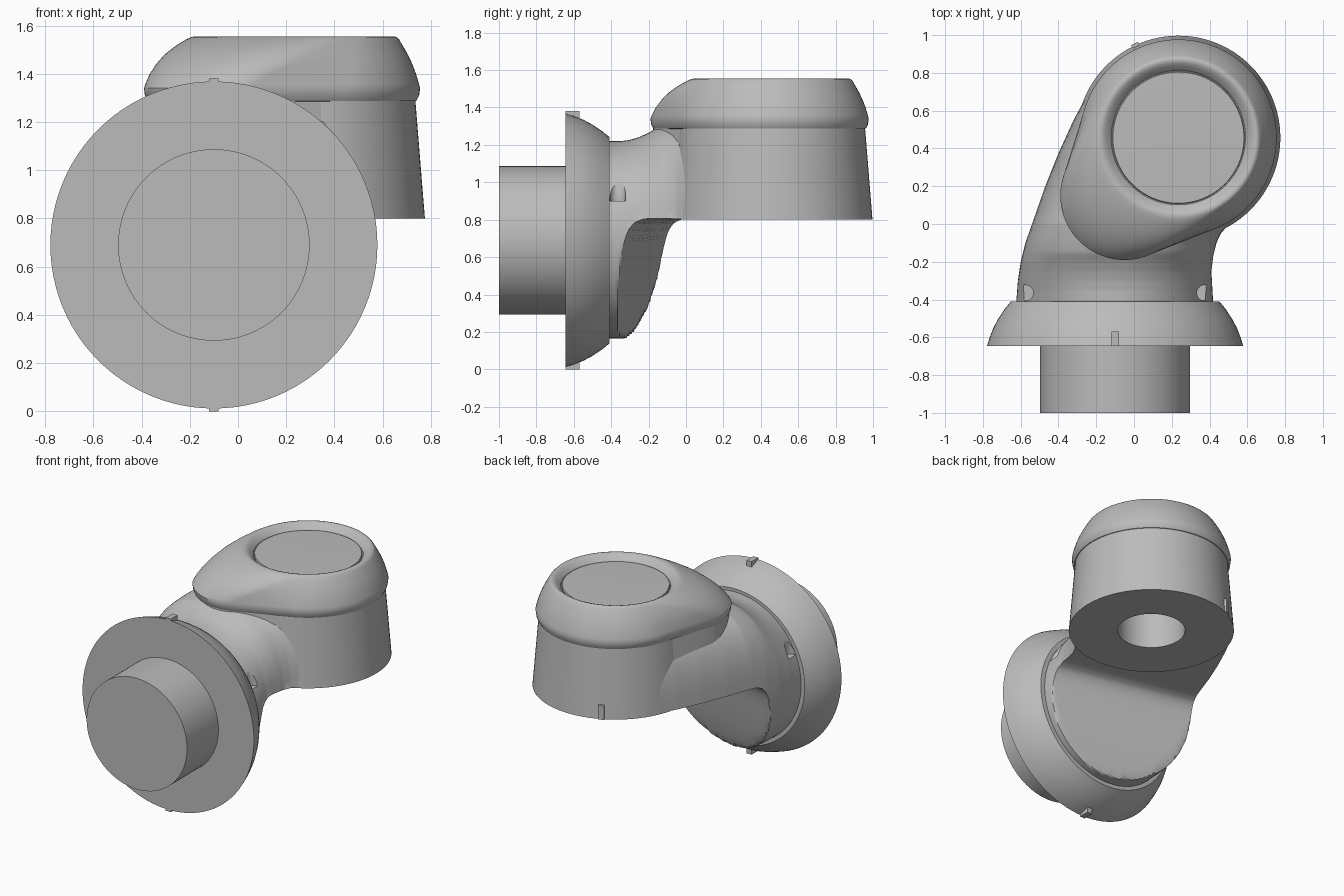
import bpy, bmesh
from math import sin, cos, pi, radians
from mathutils import Vector

if "Cube" in bpy.data.objects:
    bpy.data.objects.remove(bpy.data.objects["Cube"])

mat = bpy.data.materials.new("light_grey")
mat.use_nodes = True
GREY = (0.5, 0.5, 0.5, 1)
mat.diffuse_color = GREY
mat.node_tree.nodes["Principled BSDF"].inputs["Base Color"].default_value = GREY

AXIS_X, AXIS_Z = -0.1, 0.69          # horizontal joint
HEAD = Vector((0.235, 0.457))        # vertical joint
TOE = Vector((-0.05, 0.15))          # narrow end of the egg outline
N = 96


def loft(name, rings):
    """Skin a list of equal-length rings and close both ends."""
    bm = bmesh.new()
    rows = [[bm.verts.new(p) for p in ring] for ring in rings]
    for a, b in zip(rows, rows[1:]):
        for i in range(len(a)):
            j = (i + 1) % len(a)
            bm.faces.new((a[i], a[j], b[j], b[i]))
    bm.faces.new(rows[0])
    bm.faces.new(rows[-1])
    bmesh.ops.recalc_face_normals(bm, faces=bm.faces)
    mesh = bpy.data.meshes.new(name)
    bm.to_mesh(mesh)
    bm.free()
    mesh.materials.append(mat)
    obj = bpy.data.objects.new(name, mesh)
    bpy.context.collection.objects.link(obj)
    return obj


def activate(obj):
    bpy.ops.object.select_all(action='DESELECT')
    obj.select_set(True)
    bpy.context.view_layer.objects.active = obj


def smooth(obj, angle=35):
    activate(obj)
    bpy.ops.object.shade_smooth_by_angle(angle=radians(angle))


def cut(obj, cutter):
    mod = obj.modifiers.new("cut", 'BOOLEAN')
    mod.operation, mod.solver, mod.object = 'DIFFERENCE', 'EXACT', cutter
    activate(obj)
    bpy.ops.object.modifier_apply(modifier=mod.name)


def ring_z(x, y, r, z, n=N):
    return [(x + r * cos(2 * pi * i / n), y + r * sin(2 * pi * i / n), z) for i in range(n)]


def ring_y(r, y):
    return [(AXIS_X + r * cos(2 * pi * i / N), y, AXIS_Z + r * sin(2 * pi * i / N)) for i in range(N)]


def egg(z, head_r, toe_r, t=0):
    """Hull of the head circle and a toe circle that slides into it as t goes to 1."""
    toe = TOE.lerp(HEAD, t)
    toe_r += (head_r - toe_r) * t
    out = []
    for i in range(N):
        n = Vector((cos(2 * pi * i / N), sin(2 * pi * i / N)))
        use_head = HEAD.dot(n) + head_r >= toe.dot(n) + toe_r
        p = HEAD + n * head_r if use_head else toe + n * toe_r
        out.append((p.x, p.y, z))
    return out


def interp(table, v):
    if v <= table[0][0]:
        return table[0][1]
    for (a, fa), (b, fb) in zip(table, table[1:]):
        if v <= b:
            return fa + (fb - fa) * (v - a) / (b - a)
    return table[-1][1]


def box(name, center, size, turn=0):
    c, s = cos(turn), sin(turn)
    corners = [(-.5, -.5), (.5, -.5), (.5, .5), (-.5, .5)]
    rings = [[(center[0] + u * size[0] * c - v * size[1] * s,
               center[1] + u * size[0] * s + v * size[1] * c,
               center[2] + w * size[2]) for u, v in corners] for w in (-.5, .5)]
    return loft(name, rings)


# Spigot and flared collar on the horizontal axis
smooth(loft("spigot", [ring_y(0.397, -1.0), ring_y(0.397, -0.6)]))
collar = [(0.678, -0.645), (0.664, -0.6), (0.645, -0.55), (0.618, -0.5),
          (0.585, -0.45), (0.552, -0.41), (0.5, -0.41)]
smooth(loft("collar", [ring_y(r, y) for r, y in collar]))

# Alignment ribs at top and bottom of the collar
for side, name in ((1, "collar_rib_top"), (-1, "collar_rib_bottom")):
    box(name, (AXIS_X, -0.607, AXIS_Z + side * 0.665), (0.04, 0.076, 0.05))

# Neck: round at the collar, bending up into the vertical housing
LEFT = [(-.43, -.625), (-.3, -.615), (-.2, -.6), (-.1, -.575), (0, -.54), (.2, -.47),
        (.375, -.4), (.55, -.32), (.7, -.24)]
RIGHT = [(-.43, .42), (-.25, .41), (-.17, .42), (-.1, .437), (-.05, .46), (0, .505),
         (.06, .55), (.7, .55)]
TOP = [(-.35, 1.22), (-.3, 1.227), (-.25, 1.242), (-.2, 1.265), (-.15, 1.295), (0, 1.33)]
WALL = [(-.26, 0), (-.24, .17), (-.215, .25), (-.19, .35), (-.16, .5), (-.14, .63), (-.125, .7),
        (-.105, .75), (-.075, .785), (-.03, .803), (0, .806)]


def neck_ring(y):
    lo, hi = interp(LEFT, y), interp(RIGHT, y)
    power = interp([(-.41, 2), (0, 3)], y)
    rise = interp(TOP, y) - AXIS_Z
    out = []
    for i in range(N):
        a = 2 * pi * (i + .5) / N
        c, s = cos(a), sin(a)
        p = power if s > 0 else 2
        x = (lo + hi) / 2 + (hi - lo) / 2 * (1 if c > 0 else -1) * abs(c) ** (2 / p)
        z = AXIS_Z + (rise * s ** (2 / p) if s > 0 else 0.525 * s)
        out.append((x, y, max(z, interp(WALL, y + 0.22 * (x + 0.5)))))
    return out


STEPS = 90
neck = loft("neck", [neck_ring(-0.43 + 1.13 * i / STEPS) for i in range(STEPS + 1)])

# Vertical housing with its egg-shaped shoulder
housing = loft("housing", [ring_z(*HEAD, 0.54, 0.8), ring_z(*HEAD, 0.5, 1.295)])
shoulder = loft("shoulder", [egg(0.806, 0.53, 0.355), egg(1.295, 0.49, 0.325)])

# Blind bore under the housing
bore = loft("bore_cutter", [ring_z(*HEAD, 0.22, 0.5), ring_z(*HEAD, 0.22, 1.2)])
for part in (neck, housing, shoulder):
    cut(part, bore)

# Small round notches on both sides of the neck
notches = [loft("notch_cutter", [ring_z(AXIS_X + s * 0.475, -0.365, 0.042, z, 24) for z in (0.9, 1.15)])
           for s in (-1, 1)]
for notch in notches:
    cut(neck, notch)
for cutter in notches + [bore]:
    bpy.data.objects.remove(cutter)
for part in (neck, housing, shoulder):
    smooth(part, 40)

# Rib at the lower rim of the housing
angle = radians(115)
rib = HEAD + Vector((cos(angle), sin(angle))) * 0.525
box("housing_rib", (rib.x, rib.y, 0.85), (0.05, 0.04, 0.1), angle)

# Cap: egg outline closing to a round lip with a sunken disc (z, radius, blend)
CAP = [(1.283, .49, 0), (1.288, .505, 0), (1.31, .516, 0), (1.34, .52, 0), (1.36, .515, .06),
       (1.4, .503, .2), (1.44, .488, .37), (1.48, .469, .55), (1.515, .449, .74),
       (1.542, .433, .91), (1.552, .424, .98), (1.555, .412, 1), (1.55, .396, 1),
       (1.535, .377, 1), (1.52, .362, 1), (1.515, .357, 1), (1.505, .355, 1),
       (1.505, .35, 1), (1.517, .347, 1), (1.52, .2, 1)]
smooth(loft("cap", [egg(z, r, 0.34 + min(0, r - 0.52) * (t == 0), t) for z, r, t in CAP]))
